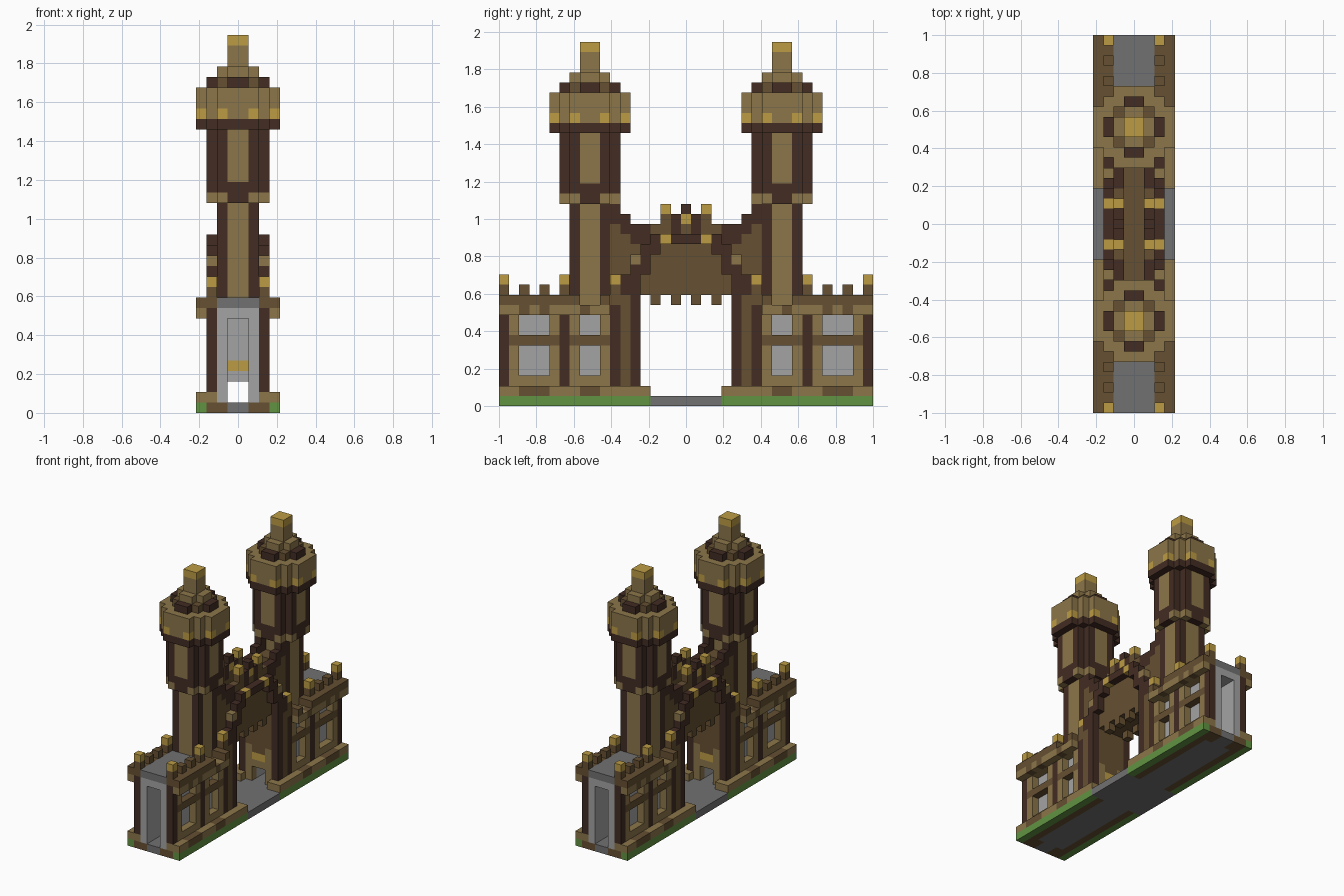
import bpy

cube = bpy.data.objects.get("Cube")
if cube:
    bpy.data.objects.remove(cube, do_unlink=True)

U = 2 / 37  # edge of one block

COLOURS = {
    "tan_stone": (0.265, 0.18, 0.068),
    "brown_stone": (0.133, 0.08, 0.032),
    "dark_timber": (0.054, 0.025, 0.017),
    "gold": (0.50, 0.33, 0.057),
    "pale_grey": (0.37, 0.37, 0.37),
    "grey": (0.165, 0.165, 0.165),
    "grass_green": (0.12, 0.29, 0.054),
}
TAN, BROWN, DARK, GOLD, PALE, GREY, GREEN = range(7)


def make_material(name, rgb):
    mat = bpy.data.materials.new(name)
    mat.use_nodes = True
    mat.diffuse_color = (*rgb, 1)
    bsdf = mat.node_tree.nodes["Principled BSDF"]
    bsdf.inputs["Base Color"].default_value = (*rgb, 1)
    bsdf.inputs["Roughness"].default_value = 0.9
    return mat


MATERIALS = [make_material(n, c) for n, c in COLOURS.items()]

# One quarter of the building as blocks: x 0-3, y 0-18, z 0-35
blocks = {}


def fill(part, colour, x, y, z):
    """Fill half-open block ranges; later calls replace earlier ones."""
    for i in range(*x):
        for j in range(*y):
            for k in range(*z):
                blocks[i, j, k] = (part, colour)


def carve(x, y, z):
    for i in range(*x):
        for j in range(*y):
            for k in range(*z):
                blocks.pop((i, j, k), None)


def tower(part, colour, rx, ry, z):
    """Block centred on the tower axis with half widths rx, ry."""
    fill(part, colour, (0, rx), (10 - ry, 10 + ry), z)


def tower_both(part, colour, a, b, z):
    tower(part, colour, a, b, z)
    tower(part, colour, b, a, z)


# Ground: grass edges, earth band, paved path and road
fill("ground", GREY, (0, 4), (0, 19), (0, 1))
fill("ground", GREEN, (3, 4), (4, 19), (0, 1))
fill("ground", BROWN, (2, 3), (4, 19), (0, 1))
fill("ground", BROWN, (1, 3), (17, 19), (0, 1))

# Plinth with darker patches below the windows
fill("plinth", TAN, (2, 4), (4, 19), (1, 2))
for span in ((9, 11), (14, 17)):
    fill("plinth", BROWN, (3, 4), span, (1, 2))

# Hall: pale inner walls, roof and outer frame around window openings
fill("hall_walls", PALE, (1, 2), (6, 19), (1, 10))
fill("hall_walls", PALE, (0, 1), (6, 19), (9, 10))
fill("hall_roof", GREY, (0, 2), (5, 19), (10, 11))
fill("hall_frame", TAN, (2, 3), (8, 18), (2, 10))
fill("hall_frame", BROWN, (2, 3), (8, 18), (6, 7))
fill("hall_frame", BROWN, (2, 3), (6, 8), (2, 11))
for span in ((9, 11), (14, 17)):
    for rows in ((3, 6), (7, 9)):
        carve((2, 3), span, rows)

# Cornice, battlements and gold-topped pillars
fill("cornice", TAN, (2, 4), (8, 19), (9, 10))
for j in (10, 14, 16):
    fill("cornice", BROWN, (3, 4), (j, j + 1), (9, 10))
fill("cornice", BROWN, (2, 4), (11, 19), (10, 11))
fill("cornice", BROWN, (2, 4), (8, 9), (10, 11))
for j in (14, 16):
    fill("battlements", BROWN, (2, 3), (j, j + 1), (11, 12))
for j in (7, 12, 18):
    fill("pillars", DARK, (2, 3), (j, j + 1), (2, 10))
    fill("pillars", BROWN, (2, 3), (j, j + 1), (10, 12))
    fill("pillars", GOLD, (2, 3), (j, j + 1), (12, 13))

# Gateway walls facing the road, with low doorway
fill("gateway_wall", BROWN, (0, 2), (5, 6), (3, 11))
fill("gateway_wall", TAN, (1, 2), (5, 6), (1, 6))
fill("gateway_wall", TAN, (0, 1), (5, 6), (3, 4))
fill("gateway_wall", PALE, (0, 1), (6, 7), (3, 10))
fill("gateway_lintel", GOLD, (0, 1), (5, 7), (4, 5))

# Bridge body with hanging teeth
fill("bridge", BROWN, (0, 2), (0, 8), (11, 16))
for j in (1, 3):
    fill("bridge", BROWN, (1, 2), (j, j + 1), (10, 11))
fill("bridge", BROWN, (0, 1), (6, 8), (16, 18))

# Bridge parapet, stepping up to the towers
for j, top in enumerate((20, 19, 19, 18, 18, 18, 19, 20)):
    fill("parapet", BROWN, (1, 2), (j, j + 1), (16, top))
    if j not in (2, 3):
        fill("parapet", DARK, (1, 2), (j, j + 1), (top - 2, top))
fill("parapet", GOLD, (1, 2), (0, 1), (18, 19))
fill("parapet", GOLD, (1, 2), (2, 3), (19, 20))

# Projecting arch ribs over the road
for j, low, top in ((0, 16, 17), (1, 16, 17), (3, 15, 17), (4, 13, 16), (5, 2, 15), (6, 11, 13)):
    fill("arch_rib", DARK, (2, 3), (j, j + 1), (low, top))
fill("arch_rib", TAN, (2, 3), (5, 6), (14, 15))
fill("arch_rib", GOLD, (2, 3), (2, 3), (16, 17))

# Tower lower shaft: dark corners, tan panels
tower("tower_shaft", DARK, 2, 2, (11, 20))
tower("tower_shaft", TAN, 1, 2, (11, 20))
tower("tower_shaft", TAN, 2, 1, (10, 20))

# Tower upper shaft: stepped octagon with inset-coloured panels
tower_both("tower_drum", TAN, 3, 2, (20, 21))
tower_both("tower_drum", DARK, 3, 1, (20, 21))
tower_both("tower_drum", DARK, 3, 2, (21, 27))
tower_both("tower_drum", TAN, 3, 1, (22, 27))

# Tower crown: dark ring, tan band with gold studs
for colour, rows in ((DARK, (27, 28)), (TAN, (28, 31))):
    tower_both("tower_crown", colour, 4, 2, rows)
    tower("tower_crown", colour, 3, 3, rows)
for j in (8, 11):
    fill("tower_crown", GOLD, (3, 4), (j, j + 1), (28, 29))
for j in (6, 13):
    fill("tower_crown", GOLD, (1, 2), (j, j + 1), (28, 29))

# Tower roof steps and gold finial
tower("tower_roof", BROWN, 2, 2, (31, 32))
tower_both("tower_roof", DARK, 3, 1, (31, 32))
tower_both("tower_roof", TAN, 2, 1, (32, 33))
tower("tower_finial", TAN, 1, 1, (33, 35))
tower("tower_finial", GOLD, 1, 1, (35, 36))

# Mirror the quarter across both axes
grid = {}
for (i, j, k), value in blocks.items():
    for x in (i, -1 - i):
        for y in (j, -j):
            grid[x, y, k] = value


def add_part(part):
    """Mesh the exposed block faces of one part."""
    verts, faces, slots, index = [], [], [], {}

    def vert(p):
        if p not in index:
            index[p] = len(verts)
            verts.append((p[0] * U, (p[1] - 0.5) * U, p[2] * U))
        return index[p]

    for cell, (name, colour) in grid.items():
        if name != part:
            continue
        for axis in range(3):
            for side in (0, 1):
                near = list(cell)
                near[axis] += 2 * side - 1
                if tuple(near) in grid:
                    continue
                ring = []
                for a, b in ((0, 0), (1, 0), (1, 1), (0, 1)):
                    p = list(cell)
                    p[axis] += side
                    p[(axis + 1) % 3] += a
                    p[(axis + 2) % 3] += b
                    ring.append(vert(tuple(p)))
                faces.append(ring if side else ring[::-1])
                slots.append(colour)
    mesh = bpy.data.meshes.new(part)
    mesh.from_pydata(verts, [], faces)
    for mat in MATERIALS:
        mesh.materials.append(mat)
    mesh.polygons.foreach_set("material_index", slots)
    mesh.update()
    bpy.context.collection.objects.link(bpy.data.objects.new(part, mesh))


for part in sorted({name for name, _ in grid.values()}):
    add_part(part)
